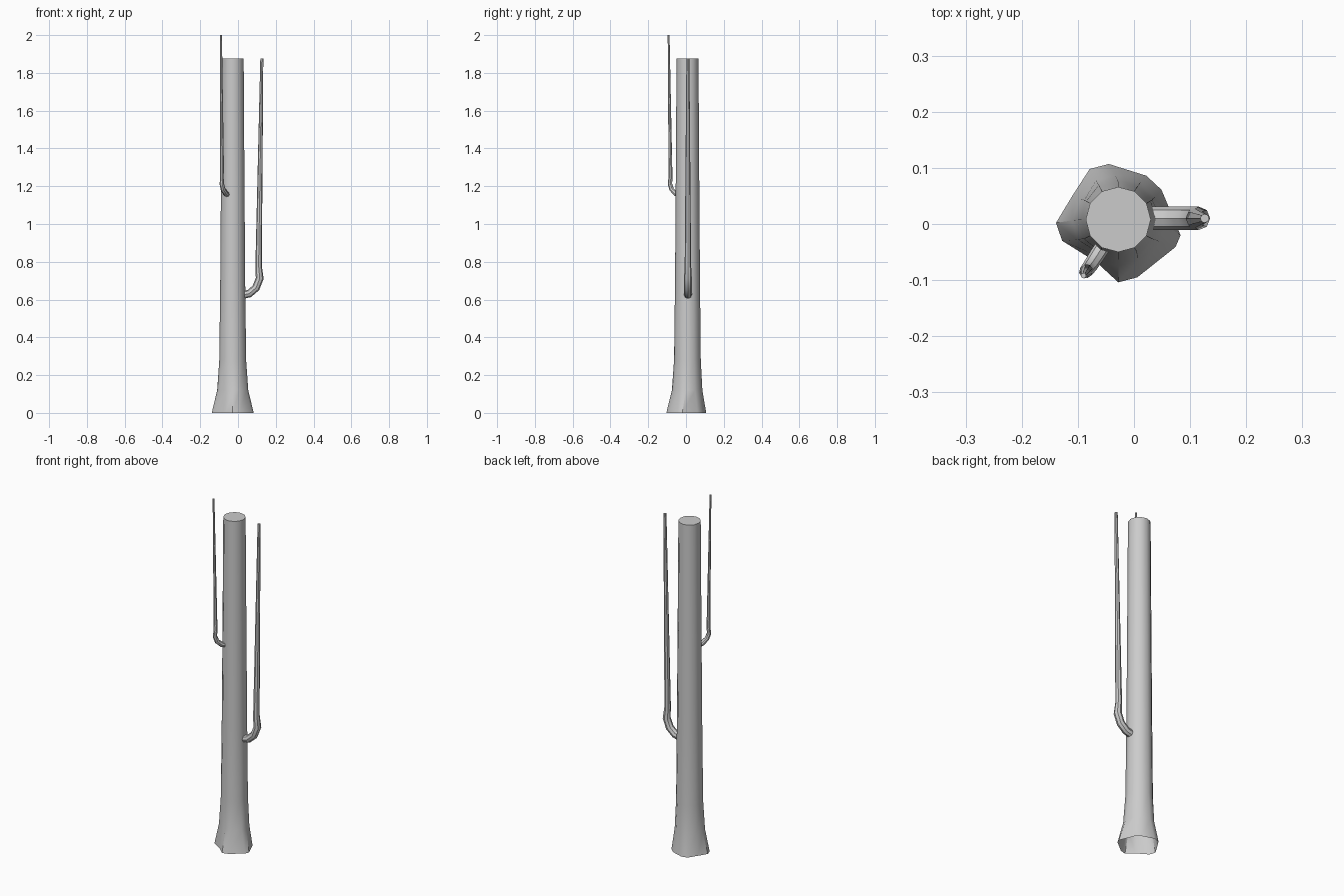
import bpy, bmesh, math
from mathutils import Vector

if "Cube" in bpy.data.objects:
    bpy.data.objects.remove(bpy.data.objects["Cube"])


def loft(name, rings, cap_start, cap_end):
    """Skin a list of equal-length closed rings."""
    bm = bmesh.new()
    vr = [[bm.verts.new(p) for p in r] for r in rings]
    n = len(vr[0])
    for a, b in zip(vr, vr[1:]):
        for i in range(n):
            j = (i + 1) % n
            bm.faces.new((a[i], a[j], b[j], b[i]))
    if cap_start:
        bm.faces.new(vr[0][::-1])
    if cap_end:
        bm.faces.new(vr[-1])
    me = bpy.data.meshes.new(name)
    bm.to_mesh(me)
    bm.free()
    ob = bpy.data.objects.new(name, me)
    bpy.context.collection.objects.link(ob)
    bpy.ops.object.select_all(action='DESELECT')
    ob.select_set(True)
    bpy.context.view_layer.objects.active = ob
    bpy.ops.object.shade_smooth_by_angle(angle=math.radians(40))
    return ob


def branch(name, path, sides=8):
    """Tapered tube along (x, y, z, radius) points bending in one vertical plane."""
    pts = [Vector(p[:3]) for p in path]
    out = pts[2] - pts[0]
    side = Vector((-out.y, out.x, 0)).normalized()
    rings = []
    for i, p in enumerate(pts):
        t = Vector()
        if i > 0:
            t += (p - pts[i - 1]).normalized()
        if i < len(pts) - 1:
            t += (pts[i + 1] - p).normalized()
        t.normalize()
        up = t.cross(side).normalized()
        rings.append([p + path[i][3] * (math.cos(a) * side + math.sin(a) * up)
                      for a in (2 * math.pi * k / sides for k in range(sides))])
    return loft(name, rings, False, True)


# Trunk: irregular root flare blending into a round 12-sided stem, open below
base = [(.083, -.02), (.049, .061), (.022, .086), (-.045, .107), (-.079, .098),
        (-.11, .05), (-.139, .002), (-.128, -.03), (-.067, -.068),
        (-.028, -.104), (.006, -.095), (.074, -.041)]
rings = []
for z, r, f in [(0, .07, 1), (.12, .07, .3), (.28, .068, .07),
                (.7, .066, 0), (1.25, .062, 0), (1.875, .058, 0)]:
    ring = []
    for i, (bx, by) in enumerate(base):
        a = math.radians(30 * i)
        x, y = -.028 + r * math.cos(a), .008 + r * math.sin(a)
        ring.append((x + (bx - x) * f, y + (by - y) * f, z))
    rings.append(ring)
loft("trunk", rings, False, True)

# Two upturned side branches
branch("lower_branch", [(.015, .01, .622, .021), (.06, .01, .632, .021),
                        (.095, .01, .662, .021), (.115, .01, .712, .021),
                        (.109, .01, .78, .017), (.126, .01, 1.875, .008)])
branch("upper_branch", [(-.047, -.027, 1.152, .014), (-.064, -.053, 1.16, .014),
                        (-.079, -.076, 1.183, .013), (-.086, -.085, 1.212, .012),
                        (-.084, -.082, 1.25, .0105), (-.09, -.092, 2.0, .005)])
